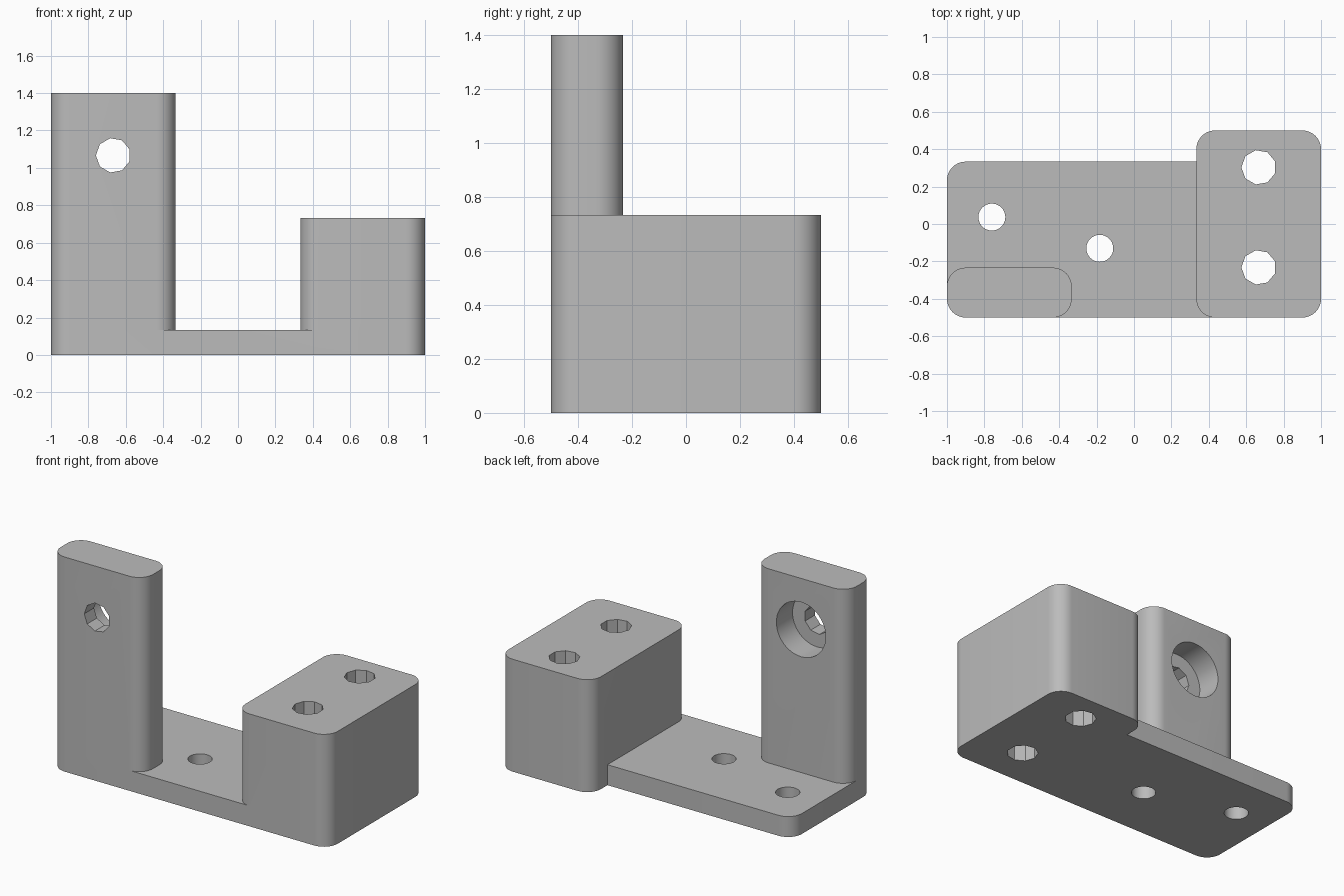
import bpy, bmesh, math
from mathutils import Matrix

default = bpy.data.objects.get("Cube")
if default:
    bpy.data.objects.remove(default, do_unlink=True)

grey = bpy.data.materials.new("plain grey")
grey.use_nodes = True
colour = (0.5, 0.5, 0.5, 1)
grey.diffuse_color = colour
grey.node_tree.nodes["Principled BSDF"].inputs["Base Color"].default_value = colour

RADIUS = 0.1
UNIT = 1 / 30
FRONT = -0.5


def prism(name, outline, z0, z1, matrix=Matrix()):
    """Closed solid from a flat outline, extruded along its local z."""
    bm = bmesh.new()
    face = bm.faces.new([bm.verts.new((x, y, z0)) for x, y in outline])
    top = bmesh.ops.extrude_face_region(bm, geom=[face])["geom"]
    bmesh.ops.translate(bm, vec=(0, 0, z1 - z0),
                        verts=[v for v in top if isinstance(v, bmesh.types.BMVert)])
    bm.transform(matrix)
    bmesh.ops.recalc_face_normals(bm, faces=bm.faces)
    mesh = bpy.data.meshes.new(name)
    bm.to_mesh(mesh)
    bm.free()
    mesh.materials.append(grey)
    obj = bpy.data.objects.new(name, mesh)
    bpy.context.collection.objects.link(obj)
    return obj


def rounded(x0, x1, y0, y1, square=(), steps=10):
    """Rectangle with rounded corners; corners listed in square stay sharp."""
    points = []
    for i, (x, y, sx, sy) in enumerate([(x1, y1, 1, 1), (x0, y1, -1, 1),
                                        (x0, y0, -1, -1), (x1, y0, 1, -1)]):
        if i in square:
            points.append((x, y))
            continue
        for k in range(steps + 1):
            a = math.pi / 2 * (i + k / steps)
            points.append((x - sx * RADIUS + RADIUS * math.cos(a),
                           y - sy * RADIUS + RADIUS * math.sin(a)))
    return points


def circle(x, y, r, sides):
    """Regular polygon with one corner pointing to -x."""
    return [(x - r * math.cos(math.tau * k / sides),
             y + r * math.sin(math.tau * k / sides)) for k in range(sides)]


def combine(target, other, operation):
    """Apply a boolean and discard the second solid."""
    mod = target.modifiers.new("cut", "BOOLEAN")
    mod.operation, mod.solver, mod.object = operation, "EXACT", other
    graph = bpy.context.evaluated_depsgraph_get()
    mesh = bpy.data.meshes.new_from_object(target.evaluated_get(graph))
    target.modifiers.clear()
    target.data = mesh
    bpy.data.objects.remove(other, do_unlink=True)


# Base plate, upright and block joined into one solid
bracket = prism("bracket", rounded(-1, 0.667, FRONT, 10 * UNIT, square=(0, 3)), 0, 4 * UNIT)
upright = prism("upright", rounded(-1, -10 * UNIT, FRONT, -7 * UNIT), 0, 42 * UNIT)
block = prism("block", rounded(10 * UNIT, 1, FRONT, 0.5), 0, 22 * UNIT)
for part in (upright, block):
    combine(bracket, part, "UNION")

# Vertical holes: coarse ones through the block, round ones through the plate
for x, y, r, sides in [(0.667, 0.303, 0.093, 9), (0.667, -0.232, 0.093, 9),
                       (-0.76, 0.037, 0.072, 40), (-0.183, -0.13, 0.072, 40)]:
    combine(bracket, prism("hole_cutter", circle(x, y, r, sides), -1, 2), "DIFFERENCE")

# Hole through the upright, with a wide recess from the back
turn = Matrix.Rotation(math.pi / 2, 4, "X")  # local z becomes -y
for r, sides, depth in [(0.093, 9, 0.7), (0.178, 48, 12 * UNIT)]:
    cutter = prism("hole_cutter", circle(-0.667, 1.067, r, sides), 0, depth, turn)
    combine(bracket, cutter, "DIFFERENCE")

bpy.ops.object.select_all(action="DESELECT")
bracket.select_set(True)
bpy.context.view_layer.objects.active = bracket
bpy.ops.object.shade_smooth_by_angle(angle=math.radians(30))
